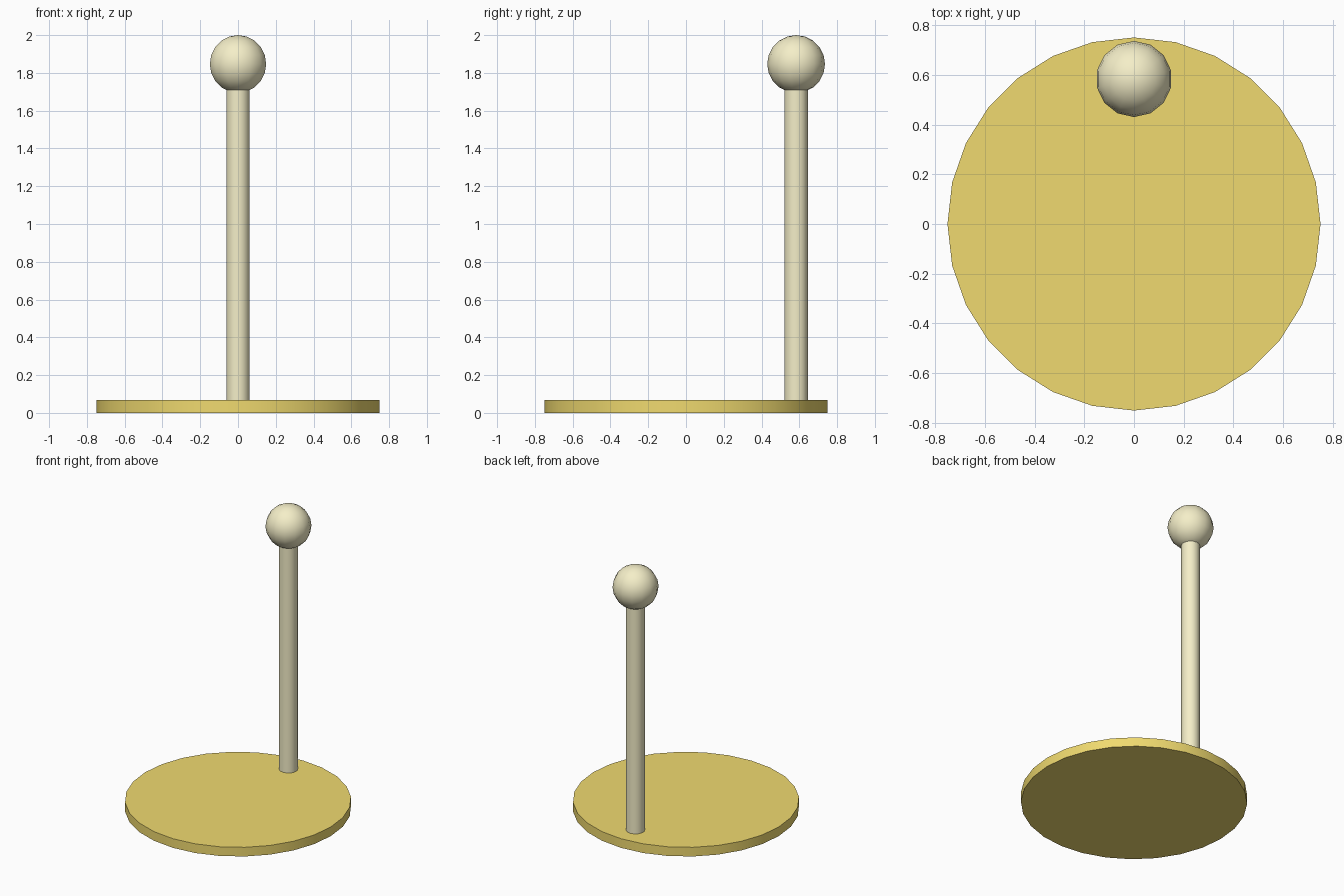
import bpy
import math

if "Cube" in bpy.data.objects:
    bpy.data.objects.remove(bpy.data.objects["Cube"])

POST_Y = 0.583


def material(name, color):
    mat = bpy.data.materials.new(name)
    mat.diffuse_color = color
    mat.use_nodes = True
    mat.node_tree.nodes["Principled BSDF"].inputs["Base Color"].default_value = mat.diffuse_color
    return mat


def finish(name, mat, angle):
    obj = bpy.context.object
    obj.name = name
    obj.data.materials.append(mat)
    bpy.ops.object.shade_smooth_by_angle(angle=math.radians(angle))
    return obj


def cylinder(name, radius, z0, z1, y, sides, mat):
    bpy.ops.mesh.primitive_cylinder_add(
        vertices=sides, radius=radius, depth=z1 - z0, location=(0, y, (z0 + z1) / 2))
    return finish(name, mat, 40)


gold = material("gold", (0.87, 0.70, 0.16, 1))
cream = material("cream", (0.91, 0.86, 0.58, 1))

# Flat round base
cylinder("base_disc", 0.75, 0, 0.067, 0, 28, gold)

# Upright post near the back edge, ending just inside the ball
cylinder("post", 0.062, 0.06, 1.72, POST_Y, 14, cream)

# Ball on top of the post
bpy.ops.mesh.primitive_uv_sphere_add(
    segments=14, ring_count=10, radius=0.153, location=(0, POST_Y, 1.847))
finish("ball_knob", cream, 60)
